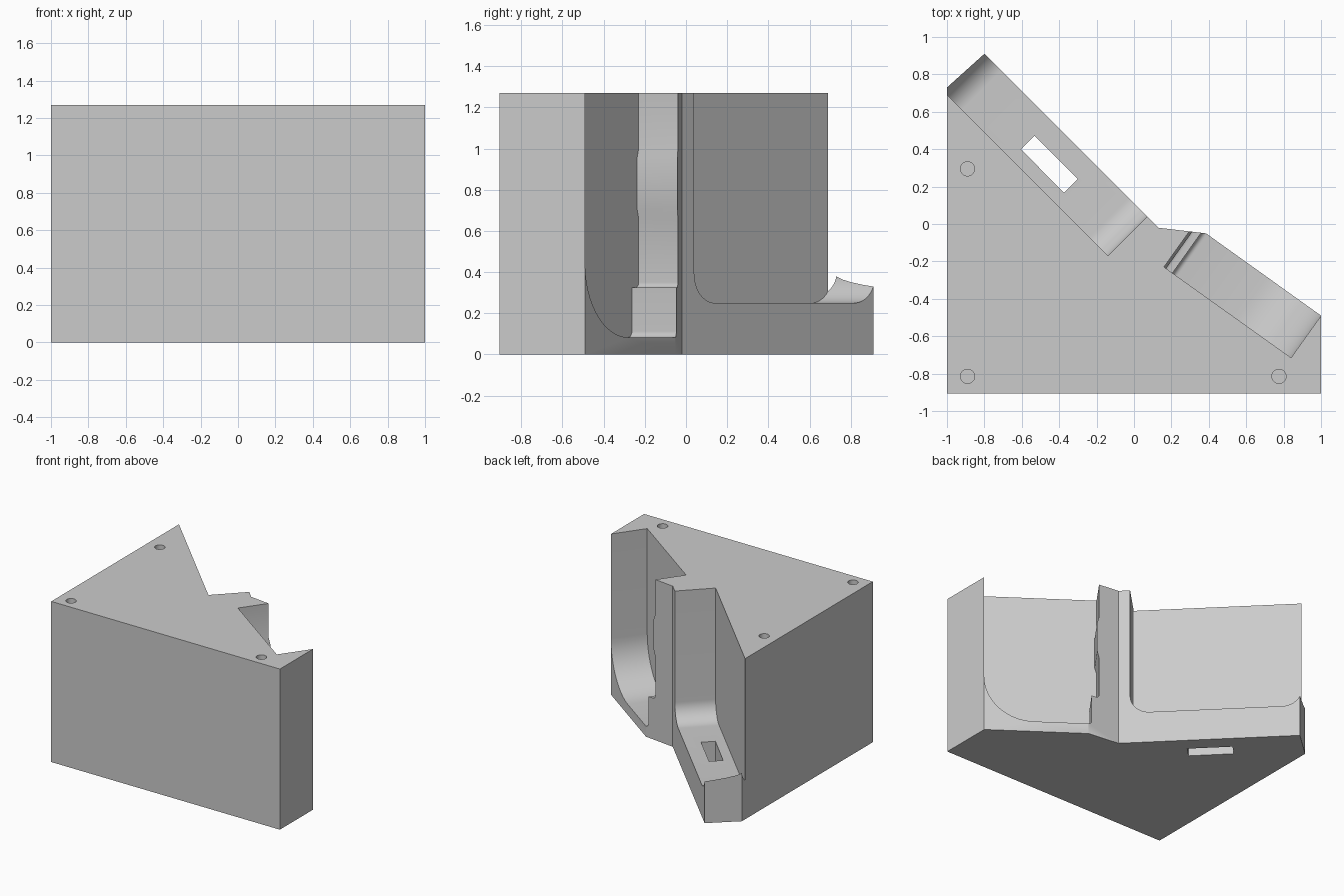
import bpy, bmesh
from math import cos, sin, radians, sqrt
from mathutils import Matrix, Vector

if "Cube" in bpy.data.objects:
    bpy.data.objects.remove(bpy.data.objects["Cube"], do_unlink=True)

HEIGHT = 1.27
TOP = 1.5  # cutters reach above the block


def material(name, rgb):
    mat = bpy.data.materials.new(name)
    mat.use_nodes = True
    mat.diffuse_color = (*rgb, 1)
    mat.node_tree.nodes["Principled BSDF"].inputs["Base Color"].default_value = (*rgb, 1)
    return mat


def arc(cx, cz, r, start, end, steps=16):
    angles = [radians(start + (end - start) * i / steps) for i in range(steps + 1)]
    return [(cx + r * cos(a), cz + r * sin(a)) for a in angles]


def prism(name, points, depth, matrix=Matrix()):
    """Extrude a closed outline along its local z, then place it."""
    bm = bmesh.new()
    face = bm.faces.new([bm.verts.new((x, y, 0)) for x, y in points])
    ext = bmesh.ops.extrude_face_region(bm, geom=[face])["geom"]
    moved = [v for v in ext if isinstance(v, bmesh.types.BMVert)]
    bmesh.ops.translate(bm, verts=moved, vec=(0, 0, depth))
    bmesh.ops.transform(bm, matrix=matrix, verts=bm.verts)
    bmesh.ops.recalc_face_normals(bm, faces=bm.faces)
    mesh = bpy.data.meshes.new(name)
    bm.to_mesh(mesh)
    bm.free()
    obj = bpy.data.objects.new(name, mesh)
    bpy.context.collection.objects.link(obj)
    return obj


def channel_frame(origin, along, across):
    """Local x runs along the channel, y is up, z crosses it outwards."""
    u, v = Vector((*along, 0)).normalized(), Vector((*across, 0)).normalized()
    m = Matrix((u, Vector((0, 0, 1)), v)).transposed().to_4x4()
    m.translation = (*origin, 0)
    return m


def cut(target, cutter):
    cutter.hide_render = True
    mod = target.modifiers.new(cutter.name, "BOOLEAN")
    mod.operation, mod.solver, mod.object = "DIFFERENCE", "EXACT", cutter
    bpy.context.view_layer.objects.active = target
    bpy.ops.object.modifier_apply(modifier=mod.name)
    bpy.data.objects.remove(cutter, do_unlink=True)


# Solid block with the stepped rear outline
outline = [(-1, -0.905), (1, -0.905), (1, -0.49), (0.385, -0.05),
           (0.13, -0.02), (-0.8, 0.91), (-1, 0.73)]
block = prism("wedge_block", outline, HEIGHT)

# Long channel with rounded floor ends
r, floor, length = 0.142, 0.25, 1.245
profile = (arc(r, floor + r, r, 180, 270) + arc(length - r, floor + r, r, 270, 360)
           + [(length, TOP), (0, TOP)])
cut(block, prism("long_channel", profile, 0.6,
                 channel_frame((-0.14, -0.17), (-1, 1), (1, 1))))

# Short channel with a large end radius, a low step and a shallow wall pad
r, floor, length = 0.36, 0.083, 0.835
profile = (arc(length - r, floor + r, r, 270, 360)
           + [(length, TOP), (0, TOP), (0, 1.0), (0.014, 0.95), (0.014, 0.71), (0, 0.66)]
           + arc(0.025, 0.35, 0.025, 180, 270, 6)
           + [(0.056, 0.325)]
           + arc(0.086, floor + 0.03, 0.03, 180, 270, 6))
cut(block, prism("short_channel", profile, 0.6,
                 channel_frame((0.16, -0.23), (0.68, -0.485), (0.485, 0.68))))

# Slot through the long channel floor
slot = [(-0.532, 0.472), (-0.605, 0.4), (-0.374, 0.167), (-0.3, 0.24)]
cut(block, prism("slot", slot, 1, Matrix.Translation((0, 0, -0.2))))

# Blind corner holes in the top
for x, y in [(-0.89, 0.295), (-0.89, -0.815), (0.775, -0.815)]:
    cut(block, prism("corner_hole", arc(x, y, 0.038, 0, 348.75, 31), 1,
                     Matrix.Translation((0, 0, HEIGHT - 0.3))))

# Finish
block.data.materials.clear()
block.data.materials.append(material("plain_grey", (0.6, 0.6, 0.6)))
bpy.ops.object.select_all(action="DESELECT")
block.select_set(True)
bpy.context.view_layer.objects.active = block
bpy.ops.object.shade_smooth_by_angle(angle=radians(30))
